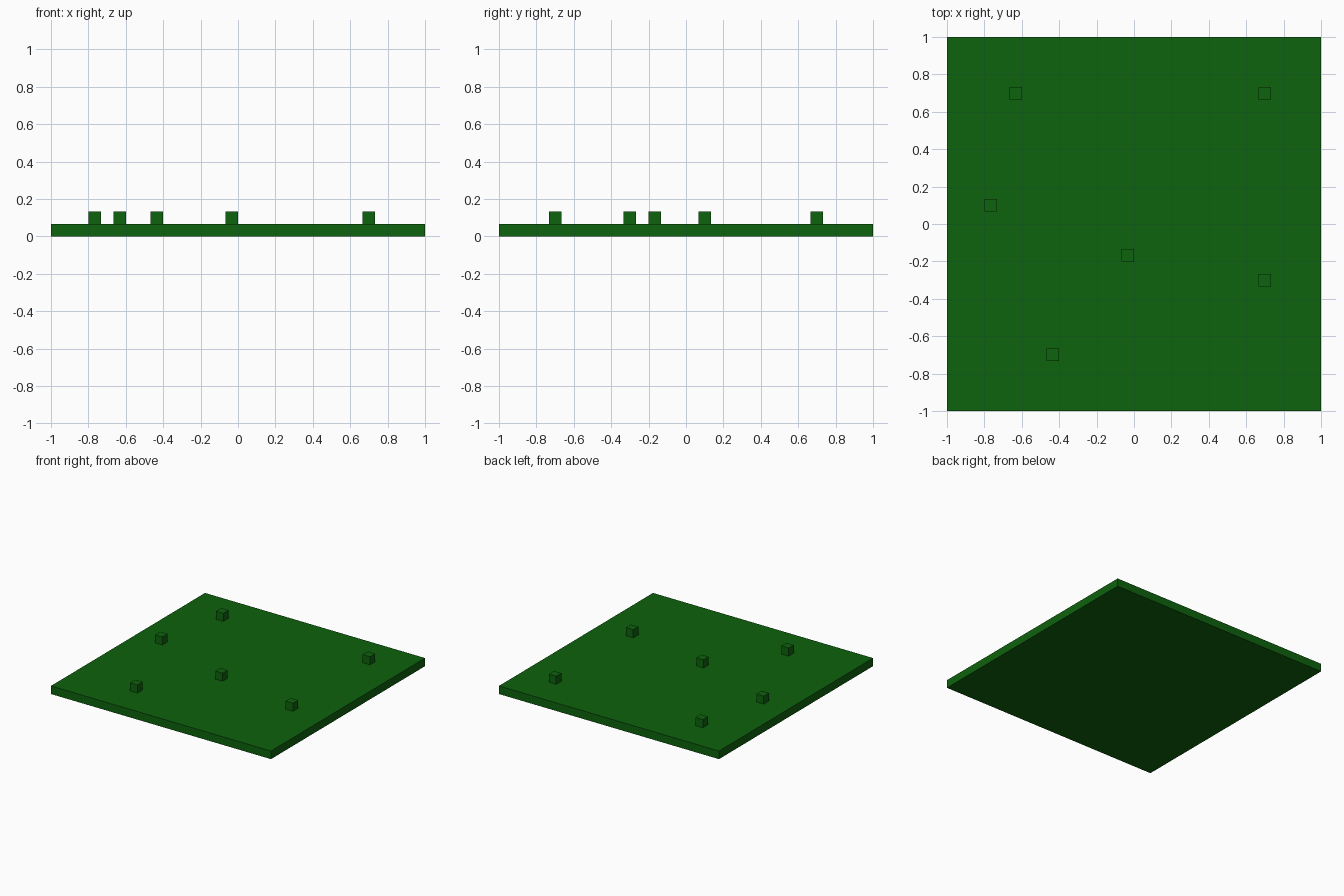
import bpy

cube = bpy.data.objects.get("Cube")
if cube:
    bpy.data.objects.remove(cube, do_unlink=True)

UNIT = 2 / 30  # stud size and slab thickness

# Single green material
green = bpy.data.materials.new("grass green")
green.use_nodes = True
colour = (0.004, 0.122, 0.004, 1.0)
green.diffuse_color = colour
bsdf = next(n for n in green.node_tree.nodes if n.type == 'BSDF_PRINCIPLED')
bsdf.inputs["Base Color"].default_value = colour
bsdf.inputs["Roughness"].default_value = 0.8


def box(name, centre, size):
    bpy.ops.mesh.primitive_cube_add(size=1, location=centre)
    ob = bpy.context.object
    ob.name = name
    ob.scale = size
    bpy.ops.object.transform_apply(location=False, rotation=False, scale=True)
    ob.data.materials.append(green)
    return ob


# Flat ground slab
box("ground_slab", (0, 0, UNIT / 2), (2, 2, UNIT))

# Small cubes standing on the slab, placed on its unit grid
cells = [(-9.5, 10.5), (10.5, 10.5), (-11.5, 1.5),
         (-0.5, -2.5), (10.5, -4.5), (-6.5, -10.5)]
for i, (cx, cy) in enumerate(cells, 1):
    box(f"small_block_{i}", (cx * UNIT, cy * UNIT, 1.5 * UNIT), (UNIT,) * 3)
